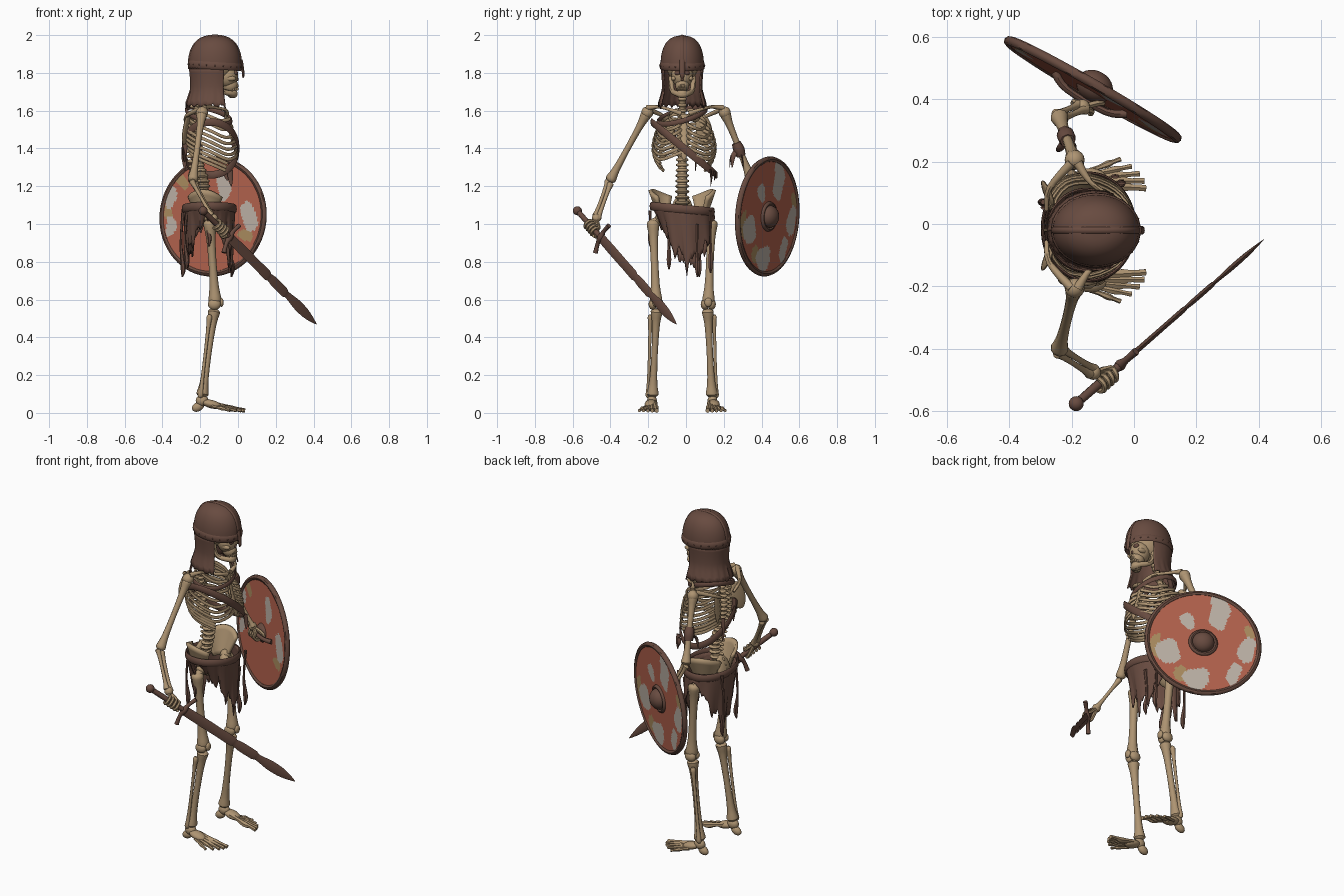
import bpy, bmesh, math
from mathutils import Vector, Matrix, Euler

if "Cube" in bpy.data.objects:
    bpy.data.objects.remove(bpy.data.objects["Cube"])

def mat(name, r, g, b):
    m = bpy.data.materials.new(name)
    lin = [((c / 255 + 0.055) / 1.055) ** 2.4 for c in (r, g, b)]
    m.diffuse_color = (*lin, 1)
    m.use_nodes = True
    m.node_tree.nodes["Principled BSDF"].inputs["Base Color"].default_value = m.diffuse_color
    return m

BONE = mat("bone", 174, 148, 114)
BROWN = mat("brown_leather", 104, 75, 64)
RED = mat("faded_red_paint", 177, 97, 76)
GREY = mat("worn_grey_paint", 186, 175, 164)
TAN = mat("bare_wood", 168, 138, 94)
C = -0.02                      # y of the body's mirror plane
V = Vector

def finish(bm, name, *mats):
    bmesh.ops.remove_doubles(bm, verts=bm.verts, dist=1e-5)
    bmesh.ops.recalc_face_normals(bm, faces=bm.faces)
    for f in bm.faces:
        f.smooth = True
    me = bpy.data.meshes.new(name)
    bm.to_mesh(me)
    bm.free()
    me.set_sharp_from_angle(angle=math.radians(45))
    for m in mats:
        me.materials.append(m)
    ob = bpy.data.objects.new(name, me)
    bpy.context.collection.objects.link(ob)
    return ob

def spline(ctrl, n=4, closed=False):
    P = [V(p) for p in ctrl]
    k = len(P)
    at = (lambda i: P[i % k]) if closed else (lambda i: P[max(0, min(k - 1, i))])
    out = []
    for i in range(k if closed else k - 1):
        a, b, c, d = at(i - 1), at(i), at(i + 1), at(i + 2)
        for j in range(n):
            t = j / n
            out.append((b * 2 + (c - a) * t + (a * 2 - b * 5 + c * 4 - d) * t * t
                        + (b * 3 - a - c * 3 + d) * t ** 3) * 0.5)
    return out if closed else out + [P[-1]]

def sweep(bm, ctrl, sides=8, flat=1.0, up=None, closed=False, n=4):
    """Tube through (x, y, z, radius) points; flat thins it across 'up'."""
    pts = spline(ctrl, n, closed)
    k = len(pts)
    if up is None:
        d = (pts[-1] - pts[0]).xyz
        low = min(range(3), key=lambda i: abs(d[i]))
        up = [1.0 if i == low else 0.0 for i in range(3)]
    up = V(up)
    rings = []
    for i, p in enumerate(pts):
        q, o = (pts[(i + 1) % k], pts[i - 1]) if closed else (pts[min(i + 1, k - 1)], pts[max(i - 1, 0)])
        t = (q - o).xyz.normalized()
        a = t.cross(up).normalized()
        b = a.cross(t)
        r = max(p[3], 0.001)
        rings.append([bm.verts.new(p.xyz + a * r * flat * math.cos(w) + b * r * math.sin(w))
                      for w in (2 * math.pi * j / sides for j in range(sides))])
    for i in range(k if closed else k - 1):
        A, B = rings[i], rings[(i + 1) % k]
        for j in range(sides):
            bm.faces.new((A[j], A[(j + 1) % sides], B[(j + 1) % sides], B[j]))
    if not closed:
        bm.faces.new(rings[0])
        bm.faces.new(rings[-1])

def bone(bm, p, q, r, knob=1.6):
    p, q = V(p), V(q)
    prof = [(0, .8), (.03, knob), (.1, 1.3), (.22, 1), (.5, .85), (.78, 1), (.9, 1.3), (.97, knob), (1, .8)]
    sweep(bm, [(*p.lerp(q, t), r * s) for t, s in prof], sides=10, n=2)

def ball(bm, c, r, rot=(0, 0, 0)):
    m = Matrix.Translation(c) @ Euler(rot).to_matrix().to_4x4() @ Matrix.Diagonal((*r, 1))
    bmesh.ops.create_uvsphere(bm, u_segments=16, v_segments=10, radius=1, matrix=m)

def sheet(name, f, nu, nv, m, thick, closed=False):
    bm = bmesh.new()
    cols = nu if closed else nu + 1
    g = [[bm.verts.new(f(i / nu, j / nv)) for j in range(nv + 1)] for i in range(cols)]
    for i in range(nu):
        for j in range(nv):
            h = g[(i + 1) % cols]
            bm.faces.new((g[i][j], h[j], h[j + 1], g[i][j + 1]))
    ob = finish(bm, name, m)
    s = ob.modifiers.new("thickness", 'SOLIDIFY')
    s.thickness, s.offset = thick, 0

def rag(u):
    return abs((u * 13) % 1 - .5) + .6 * abs((u * 29) % 1 - .5)

def ring(cx, cy, rx, ry, z, r, k=16):
    """Closed loop of sweep points; z is a function of the angle (0 = facing way)."""
    return [(cx + rx * math.cos(a), cy + ry * math.sin(a), z(a), r)
            for a in (2 * math.pi * i / k for i in range(k))]

# Spine
bm = bmesh.new()
path = spline([(-.21, C, 1.07, .036), (-.18, C, 1.2, .034), (-.215, C, 1.34, .03), (-.24, C, 1.47, .026),
               (-.22, C, 1.6, .022), (-.165, C, 1.74, .021)], 5)
sweep(bm, [(*p.xyz, p[3] * .75) for p in path[::5]])
for p in path:
    ball(bm, p.xyz, (p[3], p[3] * 1.1, .013))
    ball(bm, p.xyz - V((p[3] + .006, 0, .008)), (.018, .007, .009))
finish(bm, "spine", BONE)

# Ribs and breastbone
bm = bmesh.new()
W = [.08, .115, .14, .152, .16, .165, .165, .16, .152, .14]
for s in (-1, 1):
    for i, w in enumerate(W):
        z, k = 1.6 - .025 * i, w / .165
        p = [(-.23, .02, z), (-.15 - .125 * k, w * .5, z + .004), (-.15 - .075 * k, w * .93, z - .032 * k),
             (-.14, w, z - .07 * k), (-.13 + .075 * k, w * .78, z - .108 * k)]
        if i < 7:
            p += [(-.075 + .065 * k, w * .4, z - .09 * k), (-.06 + .009 * i, .015, 1.56 - .03 * i)]
        sweep(bm, [(x, C + .01 + s * y, h, .0095) for x, y, h in p], sides=6, flat=.65, up=(0, 0, 1), n=3)
sweep(bm, [(-.065, C + .01, 1.58, .024), (-.055, C + .01, 1.53, .026), (-.04, C + .01, 1.48, .019),
           (-.01, C + .01, 1.38, .02), (-.005, C + .01, 1.34, .006)], flat=.4, up=(0, 1, 0))
finish(bm, "ribcage", BONE)

# Collar bones and shoulder blades
bm = bmesh.new()
for s in (-1, 1):
    Y = lambda y: C + .015 + s * y
    sweep(bm, [(-.06, Y(.02), 1.585, .014), (-.07, Y(.08), 1.605, .009), (-.14, Y(.14), 1.62, .009),
               (-.18, Y(.2), 1.615, .016)])
    ball(bm, (-.275, Y(.1), 1.5), (.01, .045, .085), (s * .25, .1, s * .35))
    sweep(bm, [(-.28, Y(.05), 1.54, .007), (-.27, Y(.12), 1.575, .01), (-.2, Y(.2), 1.61, .015)])
finish(bm, "shoulder_bones", BONE)

# Pelvis: flared wings, sacrum, pubic arch
for s, side in ((-1, "right"), (1, "left")):
    def wing(u, v):
        a = math.radians(172 - 130 * u)
        top = V((-.16 + .1 * math.cos(a), .025 + .145 * math.sin(a) ** .8, 1.145 + .038 * math.sin(math.pi * u)))
        low = V((-.165 + .04 * math.cos(a), .075 + .04 * math.sin(a), 1.02))
        p = top.lerp(low, v)
        return V((p.x, C + s * p.y, p.z))
    sheet(side + "_pelvis_wing", wing, 14, 6, BONE, .018)
bm = bmesh.new()
ball(bm, (-.235, C, 1.08), (.025, .055, .075), (0, .3, 0))
sweep(bm, [(-.15, C - .1, 1.02, .028), (-.08, C - .05, .99, .015), (-.06, C, .98, .02),
           (-.08, C + .05, .99, .015), (-.15, C + .1, 1.02, .028)])
finish(bm, "pelvis_base", BONE)

# Legs and feet
for s, side in ((-1, "right"), (1, "left")):
    bm = bmesh.new()
    P = lambda x, y, z: (x, C + s * y, z)
    ball(bm, P(-.15, .115, 1.03), (.03,) * 3)
    sweep(bm, [(*P(-.15, .11, 1.03), .02), (*P(-.15, .155, 1.0), .028)])
    bone(bm, P(-.15, .155, 1.02), P(-.12, .138, .575), .0245, 1.4)
    for d in (-.018, .018):
        ball(bm, P(-.125, .138 + d, .575), (.034, .022, .03))
    ball(bm, P(-.088, .138, .585), (.012, .02, .024))
    bone(bm, P(-.125, .135, .55), P(-.19, .157, .085), .0205, 1.6)
    bone(bm, P(-.15, .168, .52), P(-.2, .18, .08), .0095, 1.6)
    ball(bm, P(-.19, .16, .065), (.034, .026, .03))
    ball(bm, P(-.212, .157, .032), (.034, .021, .024), (0, -.5, 0))
    ball(bm, P(-.14, .165, .046), (.055, .034, .022), (0, .25, 0))
    for k in range(5):
        f = k / 4
        r = .0135 - .0045 * f
        tip = V((.037 - .08 * f * f, .135 + .093 * f, .012))
        root = V((-.14, .145 + .045 * f, .05 - .015 * f))
        mid = root.lerp(tip, .58)
        sweep(bm, [(*P(*root), r * 1.1), (*P(*root.lerp(tip, .3)), r * .85), (*P(mid.x, mid.y, .023), r * 1.25),
                   (*P(*mid.lerp(tip, .45)), r * .8), (*P(*tip), r * .9)], sides=6, n=3)
    finish(bm, side + "_leg", BONE)

# Sword frame: axis, guard direction
POM, TIP = V((-.185, -.575, 1.07)), V((.415, -.05, .47))
D = (TIP - POM).normalized()
G = (V((0, 0, 1)) - D * D.z).normalized()
# Shield frame: centre, across (slightly wider than tall), up, outward
SC, SU, SV, SN = V((-.132, .43, 1.04)), V((.888, -.513, 0)), V((.03, .05, 1)).normalized(), V((.5, .866, -.058)).normalized()

# Arms with fists
def arm(side, sh, el, wr, grip, axis, out):
    bm = bmesh.new()
    sh, el, wr = V(sh), V(el), V(wr)
    ball(bm, sh, (.032,) * 3)
    bone(bm, sh, el, .0185, 1.55)
    off = axis * .013
    bone(bm, el - off, wr - off, .0105, 1.6)
    bone(bm, el + off, wr + off, .0115, 1.5)
    ball(bm, wr, (.024,) * 3)
    e1 = ((wr - grip) - axis * (wr - grip).dot(axis)).normalized()
    e2 = axis.cross(e1) * out
    for k in range(4):
        c = grip + axis * (k - 1.5) * .021
        pts = [(*(c + (e1 * math.cos(a) + e2 * math.sin(a)) * .026), .009) for a in (.3, 1.3, 2.3, 3.3, 4.3)]
        sweep(bm, [(*wr, .009)] + pts, sides=6, up=axis, n=3)
    sweep(bm, [(*wr, .011), (*(grip + axis * .045 - e2 * .025), .01), (*(grip + axis * .05 - e1 * .025), .008)], sides=6)
    finish(bm, side + "_arm", BONE)

arm("right", (-.19, -.205, 1.59), (-.24, -.405, 1.225), (-.13, -.475, 1.03), POM + D * .15, D, 1)
GRIP = SC - SN * .045
arm("left", (-.19, .205, 1.59), (-.24, .345, 1.24), (-.165, .375, 1.09), GRIP, SU.normalized(), 1)

# Sword
bm = bmesh.new()
A = lambda t: POM + D * t
ball(bm, A(0), (.024,) * 3)
sweep(bm, [(*A(0), .014), (*A(.1), .015), (*A(.23), .014)])
g0 = A(.235)
sweep(bm, [(*(g0 - G * .09 + D * .015), .013), (*(g0 - G * .04), .011), (*g0, .018), (*(g0 + G * .04), .011),
           (*(g0 + G * .09 + D * .015), .013)], up=D)
blade = [(.23, .027), (.35, .029), (.48, .028), (.57, .029), (.585, .021), (.62, .027), (.72, .027), (.735, .019),
         (.78, .023), (.83, .029), (.9, .027), (.96, .015), (1.0, .002)]
sweep(bm, [(*A(t * (TIP - POM).length), r) for t, r in blade], sides=4, flat=.3, up=G, n=2)
finish(bm, "sword", BROWN)

# Shield board with worn paint patches: (across, up, half width, half height, material)
OUT = [(-.28, .62, .18, .36, 1), (.26, .43, .13, .16, 1), (.62, -.25, .22, .25, 1), (.1, -.72, .24, .22, 1),
       (-.55, -.55, .12, .24, 1), (-.78, -.1, .15, .26, 1), (.84, -.1, .1, .24, 2), (.38, -.66, .12, .16, 2), (-.82, .24, .08, .16, 2)]
INN = [(.2, .55, .13, .26, 1), (-.82, .3, .1, .2, 1), (-.82, -.2, .1, .18, 1), (.72, 0, .15, .26, 1),
       (.68, -.34, .16, .1, 2), (-.84, .02, .08, .14, 2), (-.6, .62, .12, .12, 2)]
bm = bmesh.new()
R, NR, NA = .305, 34, 128
for w, spots in ((.009, OUT), (-.009, INN)):
    def pt(i, j):
        a, r = 2 * math.pi * j / NA, R * i / NR
        return r * math.cos(a), r * math.sin(a)
    grid = [[bm.verts.new(SC + SU * p[0] + SV * p[1] + SN * w) for p in (pt(i, j) for j in range(NA))]
            for i in range(NR + 1)]
    for i in range(NR):
        for j in range(NA):
            k = (j + 1) % NA
            f = bm.faces.new((grid[i][j], grid[i][k], grid[i + 1][k], grid[i + 1][j]))
            u, v = (c / R for c in pt(i + .5, j + .5))
            u2, v2 = u + .035 * math.sin(v * 11), v + .035 * math.sin(u * 9)
            for cu, cv, ru, rv, m in spots:
                if ((u2 - cu) / ru) ** 2 + ((v2 - cv) / rv) ** 2 < 1:
                    f.material_index = m
                    break
finish(bm, "shield_board", RED, GREY, TAN)

# Shield rim, boss and grip
bm = bmesh.new()
S = lambda u, v, w: SC + SU * u + SV * v + SN * w
circle = lambda r, w, t: [(*S(r * math.cos(a), r * math.sin(a), w), t) for a in (math.pi * i / 16 for i in range(32))]
sweep(bm, circle(.303, 0, .0155), closed=True, up=SN, n=2)
sweep(bm, circle(.068, .009, .012), closed=True, up=SN, n=1)
M = Matrix((SU, SV, SN)).transposed().to_4x4() @ Matrix.Diagonal((.06, .06, .05, 1))
bmesh.ops.create_uvsphere(bm, u_segments=24, v_segments=14, radius=1, matrix=Matrix.Translation(S(0, 0, .012)) @ M)
sweep(bm, [(*S(-.13, 0, -.012), .014), (*S(-.07, 0, -.04), .012), (*S(.07, 0, -.04), .012), (*S(.13, 0, -.012), .014)])
finish(bm, "shield_fittings", BROWN)

# Skull
bm = bmesh.new()
ball(bm, (-.125, C, 1.85), (.11, .088, .105))
ball(bm, (-.058, C, 1.785), (.058, .058, .065))
ball(bm, (-.042, C, 1.735), (.042, .038, .04))
ball(bm, (-.03, C, 1.69), (.028, .03, .024))
sweep(bm, [(-.11, C - .058, 1.78, .015), (-.09, C - .054, 1.71, .014), (-.035, C - .028, 1.69, .015), (-.02, C, 1.685, .018),
           (-.035, C + .028, 1.69, .015), (-.09, C + .054, 1.71, .014), (-.11, C + .058, 1.78, .015)], up=(0, 0, 1))
for s in (-1, 1):
    ball(bm, (-.038, C + s * .045, 1.77), (.028, .014, .014))
    for k in range(4):
        for z in (1.715, 1.732):
            ball(bm, (-.003 - .0024 * k * k, C + s * (.004 + .0075 * k), z), (.006, .004, .009))
finish(bm, "skull", BONE)
bm = bmesh.new()
for s in (-1, 1):
    ball(bm, (-.013, C + s * .025, 1.8), (.012, .016, .014), (0, 0, s * .4))
ball(bm, (-.003, C, 1.767), (.006, .007, .01))
finish(bm, "eye_and_nose_hollows", BROWN)

# Helmet dome, band, crest, nose guard, rivets
HX = -.122
dome = spline([(1, 1.82, 0), (.985, 1.875, 0), (.89, 1.925, 0), (.7, 1.964, 0), (.4, 1.988, 0), (0, 1.996, 0)], 3)
def helm(u, v):
    r, z, _ = dome[round(v * (len(dome) - 1))]
    a = 2 * math.pi * u
    return V((HX + .136 * r * math.cos(a), C + .112 * r * math.sin(a), z))
sheet("helmet_dome", helm, 40, len(dome) - 1, BROWN, .006, True)
bm = bmesh.new()
sweep(bm, ring(HX, C, .138, .114, lambda a: 1.838 - .008 * math.cos(a), .02, 24), flat=.3, up=(0, 0, 1), closed=True, n=2)
sweep(bm, [(HX + .137 * p[0], C, p[1], .011) for p in dome[::3]] +
          [(HX - .137 * p[0], C, p[1], .011) for p in dome[-4::-3]], up=(0, 1, 0), flat=.6)
sweep(bm, [(.018, C, 1.87, .013), (.024, C, 1.83, .014), (.028, C, 1.79, .013), (.026, C, 1.772, .006)], up=(0, 1, 0), flat=.5)
for x, y, z, _ in ring(HX, C, .142, .118, lambda a: 1.838 - .008 * math.cos(a), 0, 20):
    ball(bm, (x, y, z), (.004,) * 3)
finish(bm, "helmet_trim", BROWN)

# Neck curtain, open at the face
def curtain(u, v):
    a = math.radians(66 + 228 * u)
    k = 1 + .14 * max(0, v - .6) / .4 - .06 * math.sin(math.pi * v)
    return V((HX - .005 + .13 * k * math.cos(a), C + .11 * k * math.sin(a), 1.83 - v * (.19 + .035 * rag(u))))
sheet("neck_curtain", curtain, 60, 8, BROWN, .008)

# Chest straps and their loose ends
bm = bmesh.new()
sweep(bm, ring(-.145, -.01, .147, .172, lambda a: 1.4 - .14 * math.sin(a), .02), flat=.3, up=(0, 0, 1), closed=True)
sweep(bm, ring(-.155, C, .12, .13, lambda a: 1.575 + .035 * math.sin(a) - .03 * math.cos(a), .014), flat=.4, up=(0, 0, 1), closed=True)
for x, y, z, l in ((-.04, .13, 1.29, .09), (-.06, .15, 1.28, .05), (-.28, -.06, 1.5, .14), (-.285, .05, 1.42, .14), (-.02, -.07, 1.45, .06)):
    sweep(bm, [(x, y, z, .012), (x, y + .004, z - l * .5, .014), (x + .005, y, z - l, .003)], up=(1, 0, 0), flat=.4)
# Torn arm band on the shield arm
sweep(bm, [(-.212, .265, 1.43, .024), (-.217, .28, 1.395, .03), (-.222, .292, 1.36, .024)])
for dx, dy in ((.025, -.02), (-.02, -.03), (.01, .025)):
    sweep(bm, [(-.217, .27, 1.39, .014), (-.217 + dx, .27 + dy, 1.36, .013), (-.217 + dx * 1.3, .27 + dy * 1.3, 1.30, .003)], flat=.4)
finish(bm, "leather_straps", BROWN)

# Waist belt, hanging cords and ragged loincloth
bm = bmesh.new()
sweep(bm, ring(-.152, C, .138, .165, lambda a: 1.08 - .015 * math.sin(a), .022), flat=.35, up=(0, 0, 1), closed=True)
for x, y, z0, z1 in ((-.15, -.19, 1.07, .88), (-.29, .07, 1.08, .72), (-.04, .13, 1.07, .74), (-.27, -.09, 1.08, .76), (-.03, .06, 1.0, .72)):
    m = (z0 + z1) / 2
    sweep(bm, [(x, y, z0, .009), (x - .012, y, m, .007), (x, y, z1 + .05, .014), (x - .005, y, z1, .004)], sides=6)
finish(bm, "belt_and_cords", BROWN)

def cloth(u, v):
    a = 2 * math.pi * u
    c = abs(math.cos(a))
    k = 1 - .12 * v + .04 * v * math.sin(a * 9)
    drop = .05 + c * c * (.15 + .06 * math.sin(a)) + .2 * rag(u) * c
    return V((-.152 + .134 * k * math.cos(a), C + .025 * v + .158 * k * math.sin(a), 1.085 - v * drop))
sheet("loincloth", cloth, 96, 8, BROWN, .008, True)
